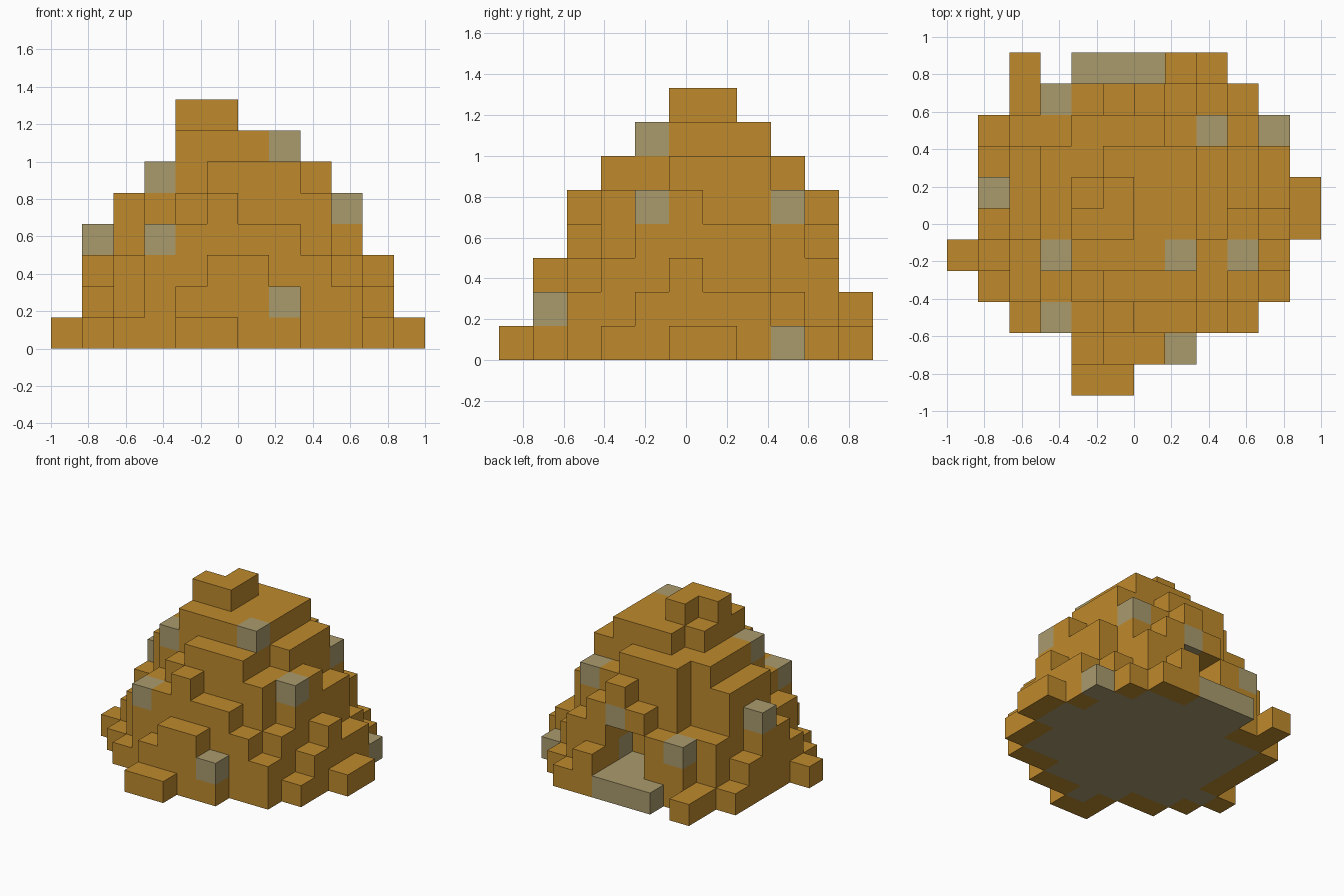
import bpy
import bmesh
from mathutils import Vector

if "Cube" in bpy.data.objects:
    bpy.data.objects.remove(bpy.data.objects["Cube"], do_unlink=True)

UNIT = 1 / 6  # edge of one block
ORIGIN = Vector((-1, -5.5 * UNIT, 0))


def make_material(name, color):
    mat = bpy.data.materials.new(name)
    mat.use_nodes = True
    mat.diffuse_color = color
    bsdf = mat.node_tree.nodes["Principled BSDF"]
    bsdf.inputs["Base Color"].default_value = color
    bsdf.inputs["Roughness"].default_value = 0.9
    return mat


earth = make_material("golden earth", (0.52, 0.255, 0.026, 1))
stone = make_material("dull stone", (0.40, 0.325, 0.155, 1))

# Mound: block heights, one row per step from front to back, left to right in x
ROWS = [
    "....11......",
    "....2332....",
    "..14454432..",
    ".1345666531.",
    "123677775520",
    ".35688776531",
    ".45678776421",
    ".25667776420",
    ".133666552 1",
    "..133454310.",
    "..1.11121...",
]
ROWS[2] = "..144544" + "32.."
ROWS[8] = ".13366655" + "21."


def height(ch):
    return int(ch) if ch.isdigit() else 0


blocks = {
    (i, j, k)
    for j, row in enumerate(ROWS)
    for i, ch in enumerate(row)
    for k in range(height(ch))
}

# Cave: hollow opening in the back, with a roof left above it
cave = {(i, j, k) for i in (5, 6) for j in (8, 9) for k in (1, 2)}
blocks -= cave

# Stone: cave floor with its doorstep, and single blocks in the slopes
floor = {(i, j, 0) for i in (5, 6) for j in (8, 9)}
floor |= {(i, 10, 0) for i in (4, 5, 6)}
stones = {
    (3, 4, 5), (7, 4, 6), (9, 4, 4), (3, 2, 3), (7, 1, 1), (1, 6, 3),
    (3, 9, 2), (8, 8, 4), (10, 8, 0), (6, 9, 3), (7, 8, 1),
}

AXES = [Vector(v) for v in ((1, 0, 0), (0, 1, 0), (0, 0, 1))]


def step(cell, axis, sign):
    return tuple(c + (sign if n == axis else 0) for n, c in enumerate(cell))


def is_inner(cell):
    """True where a ground block has blocks on all four sides."""
    return all(step(cell, a, s) in blocks for a in (0, 1) for s in (-1, 1))


def build_part(name, cells, base_index):
    """Joins the exposed sides of the given blocks into one object."""
    bm = bmesh.new()
    for cell in sorted(cells):
        centre = Vector(cell) + Vector((0.5, 0.5, 0.5))
        for axis in range(3):
            u, v = AXES[(axis + 1) % 3] / 2, AXES[(axis + 2) % 3] / 2
            for sign in (-1, 1):
                if step(cell, axis, sign) in blocks:
                    continue
                mid = centre + AXES[axis] * sign / 2
                corners = [mid - u - v, mid + u - v, mid + u + v, mid - u + v]
                if sign < 0:
                    corners.reverse()
                face = bm.faces.new(
                    [bm.verts.new(ORIGIN + c * UNIT) for c in corners])
                face.material_index = base_index
                # underside: stone core inside a rim of earth
                if axis == 2 and sign < 0 and cell[2] == 0 and is_inner(cell):
                    face.material_index = 1
    bmesh.ops.remove_doubles(bm, verts=bm.verts, dist=0.001)
    mesh = bpy.data.meshes.new(name)
    bm.to_mesh(mesh)
    bm.free()
    mesh.materials.append(earth)
    mesh.materials.append(stone)
    obj = bpy.data.objects.new(name, mesh)
    bpy.context.collection.objects.link(obj)
    return obj


build_part("earth_mound", blocks - floor - stones, 0)
build_part("cave_floor", floor & blocks, 1)
build_part("slope_stones", stones & blocks, 1)
